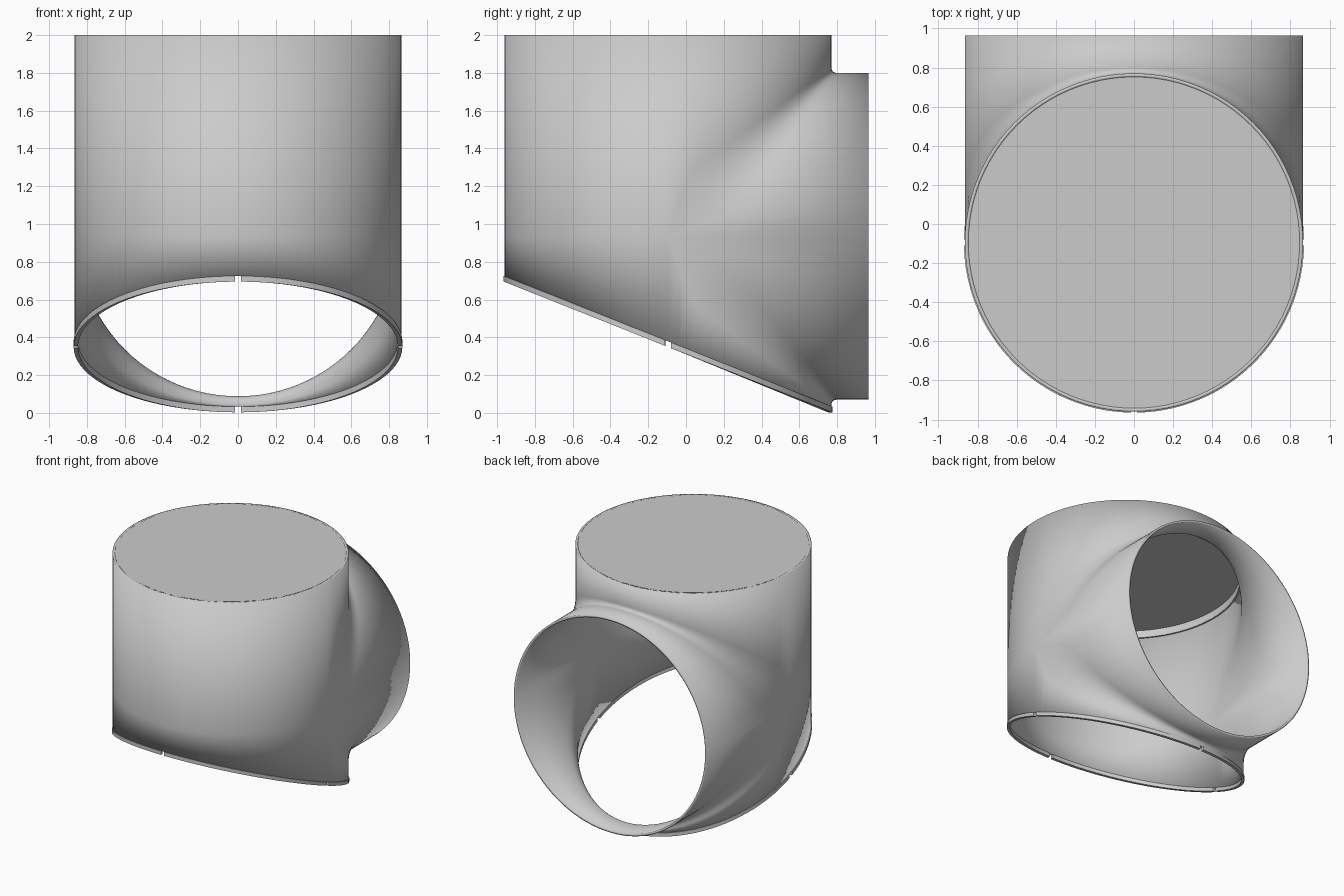
import bpy, bmesh
from math import sin, cos, pi, radians
from mathutils import Vector

if "Cube" in bpy.data.objects:
    bpy.data.objects.remove(bpy.data.objects["Cube"])

R, CY, ZC = 0.865, -0.095, 0.935      # radius, upright axis y, branch axis z
TOP, END, WALL, LIP = 2.0, 0.965, 0.018, 0.03
N = 48                                # columns per half turn


def cut_z(y):
    """Height of the slanted bottom cut."""
    return 0.311 - 0.4 * y


def finish(bm, name):
    me = bpy.data.meshes.new(name)
    bm.to_mesh(me)
    bm.free()
    ob = bpy.data.objects.new(name, me)
    bpy.context.collection.objects.link(ob)
    bpy.ops.object.select_all(action='DESELECT')
    ob.select_set(True)
    bpy.context.view_layer.objects.active = ob
    bpy.ops.object.shade_smooth_by_angle(angle=radians(30))
    return ob


def skin(bm, columns):
    """Bridge neighbouring columns of points with quads."""
    cols = [[bm.verts.new(p) for p in c] for c in columns]
    for a, b in zip(cols, cols[1:]):
        for i in range(len(a) - 1):
            bm.faces.new((a[i], b[i], b[i + 1], a[i + 1]))


def branch_profile(a, side):
    """Upright wall, fillet and branch wall in one plane of constant x."""
    t = max(sin(a), 0)
    x, y, z = R * cos(a), CY + R * t, ZC + side * R * t
    d = min(1.5 * t, 0.03 + 0.23 * (1 - t))
    start = TOP if side > 0 else cut_z(y) + LIP
    p0, p1, p2 = Vector((x, y, z + side * d)), Vector((x, y, z)), Vector((x, y + d, z))
    curve = [p0 * (1 - u) ** 2 + p1 * 2 * u * (1 - u) + p2 * u * u
             for u in (i / 10 for i in range(11))]
    return [Vector((x, y, start))] + curve + [Vector((x, END, z))]


# Tee-shaped shell: both branch halves and the plain front wall
bm = bmesh.new()
for side in (1, -1):
    skin(bm, [branch_profile(pi * i / N, side) for i in range(N + 1)])
front = []
for i in range(N + 1):
    a = pi + pi * i / N
    x, y = R * cos(a), CY + R * sin(a)
    front.append([(x, y, TOP), (x, y, ZC), (x, y, cut_z(y) + LIP)])
skin(bm, front)
bmesh.ops.remove_doubles(bm, verts=bm.verts, dist=1e-5)
bmesh.ops.dissolve_degenerate(bm, edges=bm.edges, dist=1e-5)
bmesh.ops.recalc_face_normals(bm, faces=bm.faces)
bm.normal_update()
probe = min(bm.faces, key=lambda f: f.calc_center_median().y)
if probe.normal.y > 0:
    bmesh.ops.reverse_faces(bm, faces=bm.faces)
shell = finish(bm, "pipe_shell")
mod = shell.modifiers.new("wall", 'SOLIDIFY')
mod.thickness, mod.offset = WALL, -1


def ring(name, ro, ri, z0, h, spans):
    """Rectangular section swept round the upright axis; z0 is a function of y."""
    bm = bmesh.new()
    for a0, a1 in spans:
        n = max(2, round((a1 - a0) / (pi / N)))
        secs = []
        for i in range(n + 1):
            a = a0 + (a1 - a0) * i / n
            z = z0(CY + R * sin(a))
            secs.append([bm.verts.new((r * cos(a), CY + r * sin(a), z + k))
                         for r, k in ((ro, 0), (ro, h), (ri, h), (ri, 0))])
        for s, t in zip(secs, secs[1:]):
            for j in range(4):
                k = (j + 1) % 4
                bm.faces.new((s[j], t[j], t[k], s[k]))
        bm.faces.new(secs[0])
        bm.faces.new(secs[-1][::-1])
    bmesh.ops.recalc_face_normals(bm, faces=bm.faces)
    return finish(bm, name)


# Slanted rim with four notches, and the step under the cap
gap = 0.015 / R
ring("notched_rim", R + 0.005, R - WALL, cut_z, LIP,
     [(k * pi / 2 + gap, (k + 1) * pi / 2 - gap) for k in range(4)])
bm_step = ring("inner_step", R - 0.012, R - 0.03, lambda y: 1.81, 0.07,
               [(k * pi / 2, (k + 1) * pi / 2) for k in range(4)])

# Closing cap
bm = bmesh.new()
bmesh.ops.create_cone(bm, cap_ends=True, segments=2 * N, radius1=R - 0.012,
                      radius2=R - 0.012, depth=0.13)
bmesh.ops.translate(bm, verts=bm.verts, vec=(0, CY, TOP - 0.065))
finish(bm, "top_cap")
